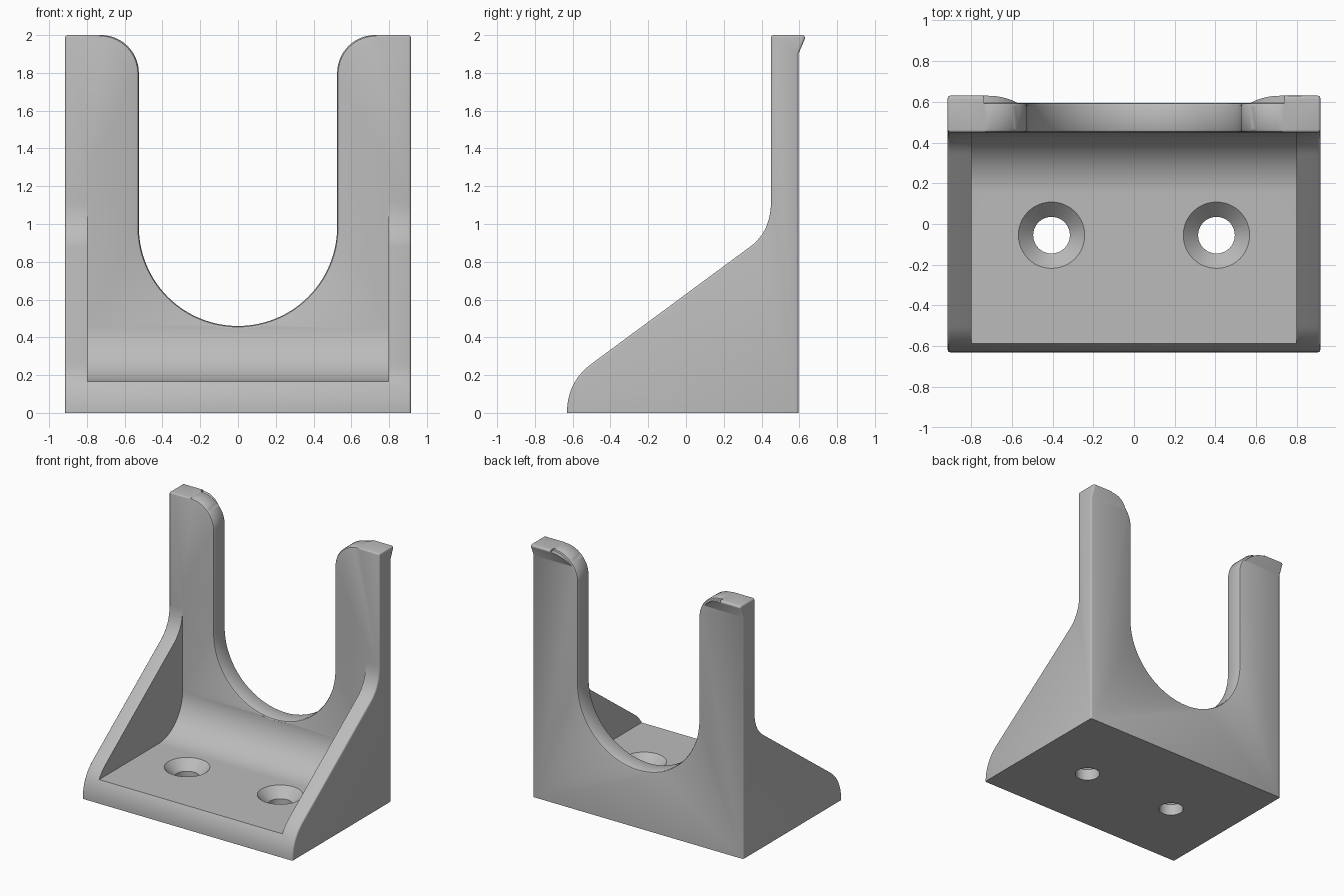
import bpy, bmesh
from math import sin, cos, pi, radians

cube = bpy.data.objects.get("Cube")
if cube:
    bpy.data.objects.remove(cube, do_unlink=True)

grey = bpy.data.materials.new("plain grey")
grey.use_nodes = True
colour = (0.5, 0.5, 0.5, 1)
grey.diffuse_color = colour
grey.node_tree.nodes["Principled BSDF"].inputs["Base Color"].default_value = colour


def loft(name, rings, soften=0):
    """Skin matching rings of points into a closed solid."""
    bm = bmesh.new()
    loops = [[bm.verts.new(p) for p in ring] for ring in rings]
    n = len(loops[0])
    for a, b in zip(loops, loops[1:]):
        for i in range(n):
            j = (i + 1) % n
            bm.faces.new((a[i], a[j], b[j], b[i]))
    caps = [bm.faces.new(loops[0]), bm.faces.new(loops[-1])]
    bmesh.ops.recalc_face_normals(bm, faces=bm.faces)
    if soften:
        rim = [e for f in caps for e in f.edges if max(v.co.z for v in e.verts) > 0]
        bmesh.ops.bevel(bm, geom=rim, offset=soften, segments=3, profile=0.5, affect='EDGES')
    mesh = bpy.data.meshes.new(name)
    bm.to_mesh(mesh)
    bm.free()
    mesh.materials.append(grey)
    obj = bpy.data.objects.new(name, mesh)
    bpy.context.collection.objects.link(obj)
    return obj


def arc(cx, cy, r, start, end, steps):
    angles = [radians(start + (end - start) * i / steps) for i in range(steps + 1)]
    return [(cx + r * cos(a), cy + r * sin(a)) for a in angles]


def blend(a, b, c, steps=14):
    """Smooth bend from a to c with corner b."""
    ts = [i / steps for i in range(steps + 1)]
    return [tuple((1 - t) ** 2 * p + 2 * t * (1 - t) * q + t * t * r
                  for p, q, r in zip(a, b, c)) for t in ts]


def across(profile, half):
    return [[(x, y, z) for y, z in profile] for x in (-half, half)]


# Bracket side outline: toe, sloping gusset, upright and rear hook
side = blend((-0.63, 0), (-0.63, 0.164), (-0.5, 0.26))
side += blend((0.34, 0.88), (0.45, 0.961), (0.45, 1.12))
side += arc(0.462, 1.988, 0.012, 180, 90, 3)
side += arc(0.615, 1.985, 0.015, 90, -20, 5)
side += [(0.595, 1.9), (0.595, 0)]
bracket = loft("bracket", across(side, 0.915), soften=0.012)

# Pocket between the gussets, with a curved rear fillet
pocket = [(-0.9, 0.165)] + arc(0.15, 0.465, 0.3, -90, 0, 20)
pocket += [(0.45, 1.3), (-0.9, 1.3)]
cutters = [loft("pocket_cutter", across(pocket, 0.797))]


# Cradle slot with rounded prong tips and softened front and rear rims
def slot_ring(y, d):
    r = 0.525 + d
    tip = 0.2
    right = arc(r + tip, 2 - d - tip, tip, 90, 180, 14)
    right = [(r + tip, 2.2)] + right
    left = [(-x, z) for x, z in reversed(right)]
    return [(x, y, z) for x, z in right + arc(0, 0.985, r, 0, -180, 56) + left]


rims = [(0.2, 0.014), (0.45, 0.014), (0.454, 0.005), (0.464, 0),
        (0.581, 0), (0.591, 0.005), (0.595, 0.014), (0.8, 0.014)]
cutters.append(loft("slot_cutter", [slot_ring(y, d) for y, d in rims]))

# Countersunk screw holes
for label, x in (("left", 0.405), ("right", -0.405)):
    steps = [(-0.1, 0.09), (0.09, 0.09), (0.165, 0.163), (0.3, 0.163)]
    rings = [[(px, py, z) for px, py in arc(x, -0.055, r, 0, 352.5, 47)] for z, r in steps]
    cutters.append(loft(label + "_hole_cutter", rings))

for cutter in cutters:
    cutter.hide_render = True
    cutter.hide_viewport = True
    cut = bracket.modifiers.new(cutter.name, 'BOOLEAN')
    cut.operation = 'DIFFERENCE'
    cut.solver = 'EXACT'
    cut.object = cutter

# Bake the cuts, then drop the helpers
graph = bpy.context.evaluated_depsgraph_get()
baked = bpy.data.meshes.new_from_object(bracket.evaluated_get(graph))
bracket.modifiers.clear()
bracket.data = baked
for cutter in cutters:
    bpy.data.objects.remove(cutter, do_unlink=True)

bpy.ops.object.select_all(action='DESELECT')
bracket.select_set(True)
bpy.context.view_layer.objects.active = bracket
bpy.ops.object.shade_smooth_by_angle(angle=radians(35))
